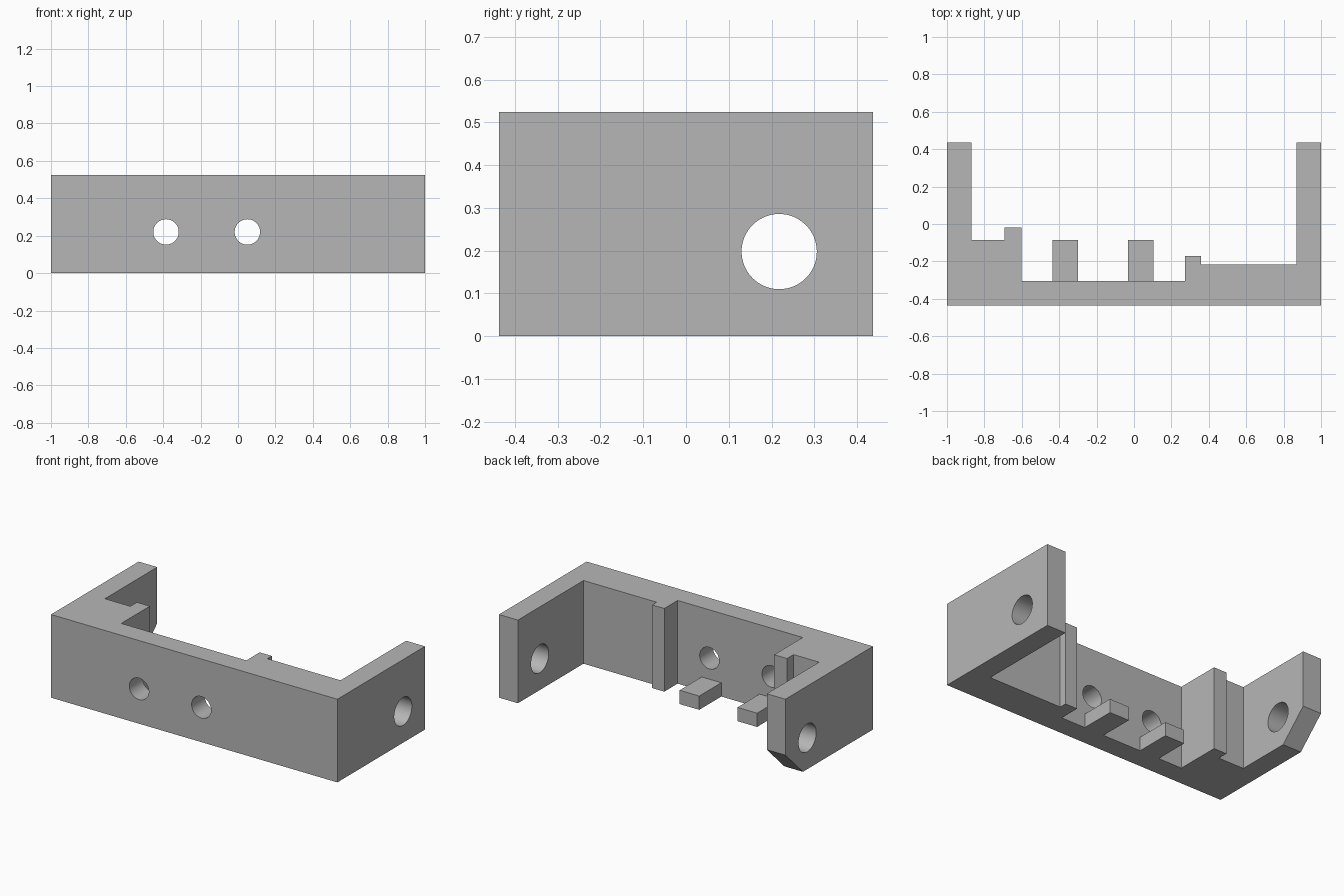
import bpy, bmesh, math
from mathutils import Vector

cube = bpy.data.objects.get("Cube")
if cube:
    bpy.data.objects.remove(cube, do_unlink=True)

HEIGHT, FRONT, BACK = 0.525, -0.437, 0.437
WALL = -0.305           # inner face of the thin wall

grey = bpy.data.materials.new("plain grey")
grey.use_nodes = True
colour = (0.47, 0.47, 0.47, 1)
grey.diffuse_color = colour
grey.node_tree.nodes["Principled BSDF"].inputs["Base Color"].default_value = colour


def prism(name, points, direction):
    """Extrude a flat outline along a direction."""
    bm = bmesh.new()
    face = bm.faces.new([bm.verts.new(p) for p in points])
    moved = bmesh.ops.extrude_face_region(bm, geom=[face])["geom"]
    verts = [g for g in moved if isinstance(g, bmesh.types.BMVert)]
    bmesh.ops.translate(bm, verts=verts, vec=Vector(direction))
    bmesh.ops.recalc_face_normals(bm, faces=bm.faces)
    mesh = bpy.data.meshes.new(name)
    bm.to_mesh(mesh)
    bm.free()
    mesh.materials.append(grey)
    obj = bpy.data.objects.new(name, mesh)
    bpy.context.collection.objects.link(obj)
    return obj


def circle(radius, place, count=64):
    turns = [2 * math.pi * i / count for i in range(count)]
    return [place(radius * math.cos(t), radius * math.sin(t)) for t in turns]


def cut(target, cutter):
    """Subtract a cutter, then discard it."""
    cutter.hide_render = True
    mod = target.modifiers.new("cut", 'BOOLEAN')
    mod.operation, mod.solver, mod.object = 'DIFFERENCE', 'EXACT', cutter
    bpy.context.view_layer.objects.active = target
    bpy.ops.object.modifier_apply(modifier=mod.name)
    bpy.data.objects.remove(cutter, do_unlink=True)


# Bracket body: wall, two arms, stepped block and rib in one outline
outline = [
    (-1, FRONT), (1, FRONT), (1, BACK), (0.868, BACK), (0.868, -0.217),
    (0.357, -0.217), (0.357, -0.172), (0.272, -0.172), (0.272, WALL),
    (-0.602, WALL), (-0.602, -0.02), (-0.692, -0.02), (-0.692, -0.085),
    (-0.87, -0.085), (-0.87, BACK), (-1, BACK),
]
body = prism("bracket_body", [(x, y, 0) for x, y in outline], (0, 0, HEIGHT))

# Round holes through the wall
for hx in (-0.385, 0.05):
    ring = circle(0.068, lambda a, b: (hx + a, FRONT - 0.1, 0.22 + b))
    cut(body, prism("wall_hole_cutter", ring, (0, 0.33, 0)))

# Round holes through both arms
for start in (-1.1, 0.78):
    ring = circle(0.088, lambda a, b: (start, 0.218 + a, 0.198 + b))
    cut(body, prism("arm_hole_cutter", ring, (0.32, 0, 0)))

# Sloped lower corner on one arm
corner = [(-1.1, 0.16, -0.1), (-1.1, 0.54, -0.1), (-1.1, 0.54, 0.273)]
cut(body, prism("corner_cutter", corner, (0.3, 0, 0)))

# Low prongs reaching back from the wall
for name, left in (("right_prong", -0.437), ("left_prong", -0.033)):
    right = left + 0.137
    base = [(left, WALL, 0), (right, WALL, 0), (right, -0.085, 0), (left, -0.085, 0)]
    prism(name, base, (0, 0, 0.087))

# Smooth hole walls, sharp edges elsewhere
bpy.ops.object.select_all(action='DESELECT')
body.select_set(True)
bpy.context.view_layer.objects.active = body
bpy.ops.object.shade_smooth_by_angle(angle=math.radians(30))
